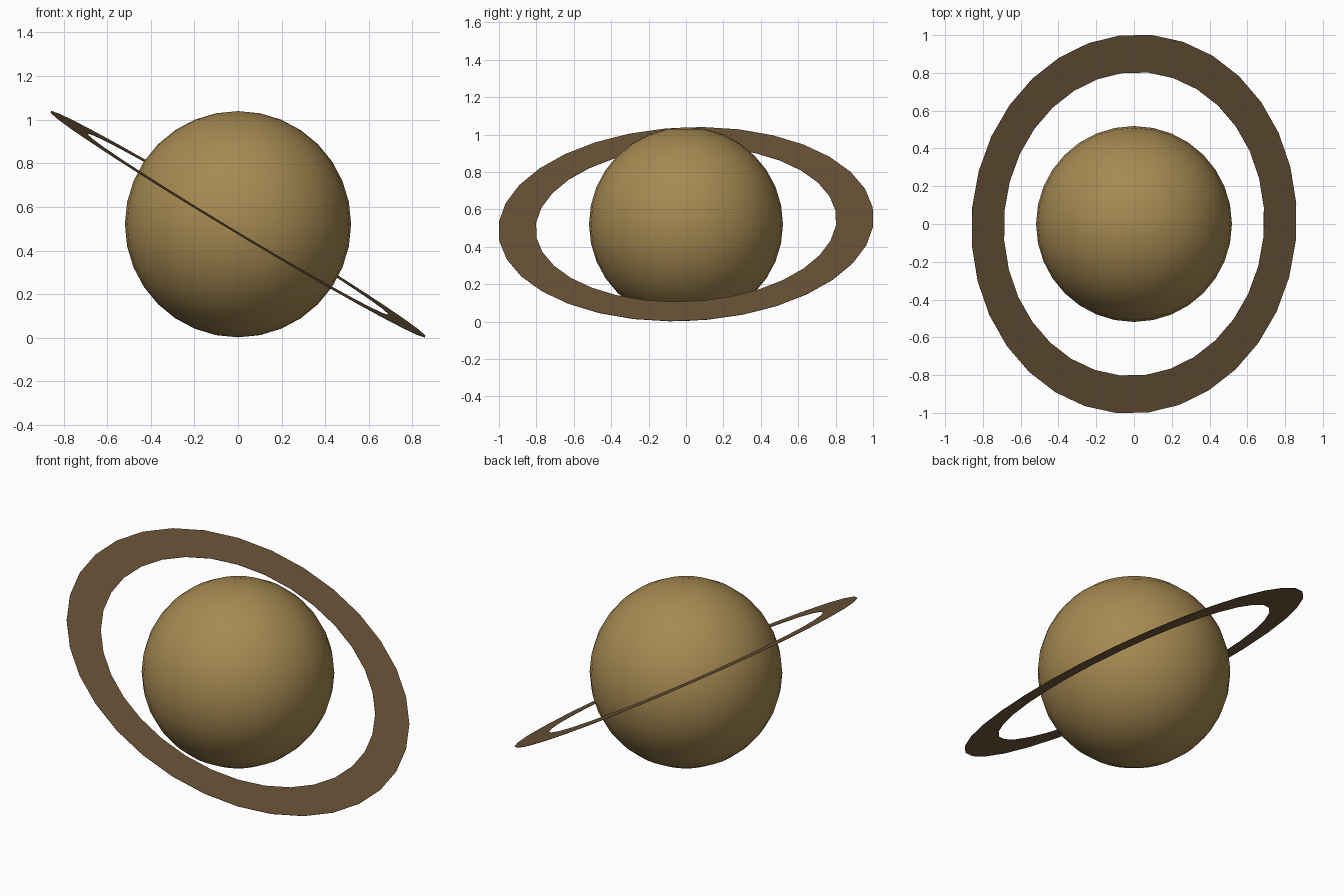
import bpy, bmesh, math
from mathutils import Vector

if "Cube" in bpy.data.objects:
    bpy.data.objects.remove(bpy.data.objects["Cube"])

CENTRE = Vector((0, 0, 0.5205))
SEG = 32


def material(name, rgb):
    m = bpy.data.materials.new(name)
    m.diffuse_color = (*rgb, 1)
    m.use_nodes = True
    m.node_tree.nodes["Principled BSDF"].inputs["Base Color"].default_value = m.diffuse_color
    return m


def add_object(name, bm, mat):
    mesh = bpy.data.meshes.new(name)
    bm.to_mesh(mesh)
    bm.free()
    mesh.materials.append(mat)
    obj = bpy.data.objects.new(name, mesh)
    bpy.context.collection.objects.link(obj)
    obj.location = CENTRE
    return obj


# Planet globe, smooth shaded
bm = bmesh.new()
bmesh.ops.create_uvsphere(bm, u_segments=SEG, v_segments=16, radius=0.5185)
for f in bm.faces:
    f.smooth = True
add_object("planet_globe", bm, material("sandy_gold", (0.381, 0.251, 0.084)))

# Flat ring: a wafer-thin band swept around the planet
bm = bmesh.new()
loops = []
for i in range(SEG):
    a = 2 * math.pi * (i + 0.5) / SEG
    loops.append([bm.verts.new((r * math.cos(a), r * math.sin(a), z))
                  for r, z in ((0.805, -0.001), (1.005, -0.001),
                               (1.005, 0.001), (0.805, 0.001))])
for i in range(SEG):
    p, q = loops[i], loops[(i + 1) % SEG]
    for k in range(4):
        n = (k + 1) % 4
        bm.faces.new((p[k], q[k], q[n], p[n]))
bmesh.ops.recalc_face_normals(bm, faces=bm.faces)
ring = add_object("planet_ring", bm, material("dusty_brown", (0.150, 0.091, 0.041)))

# Tilt the ring down to the right and slightly to the front
normal = Vector((0.601, -0.046, 1)).normalized()
ring.rotation_mode = 'QUATERNION'
ring.rotation_quaternion = Vector((0, 0, 1)).rotation_difference(normal)
